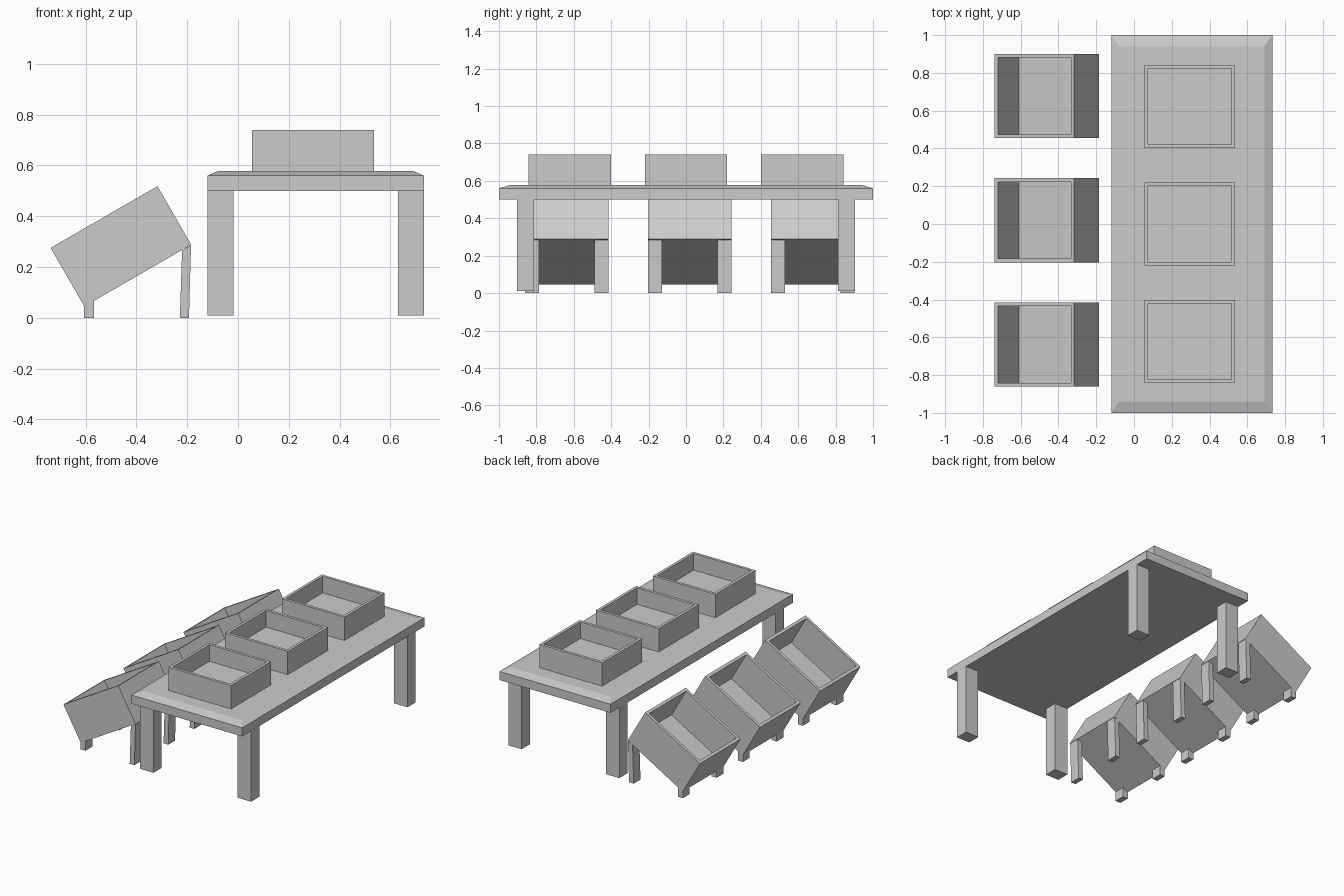
import bpy, bmesh
from math import radians
from mathutils import Matrix

if "Cube" in bpy.data.objects:
    bpy.data.objects.remove(bpy.data.objects["Cube"])


def finish(name, bm, matrix=Matrix()):
    bmesh.ops.recalc_face_normals(bm, faces=bm.faces)
    bm.transform(matrix)
    mesh = bpy.data.meshes.new(name)
    bm.to_mesh(mesh)
    bm.free()
    obj = bpy.data.objects.new(name, mesh)
    bpy.context.collection.objects.link(obj)
    return obj


def block(lo, hi):
    bm = bmesh.new()
    bmesh.ops.create_cube(bm, size=1)
    for v in bm.verts:
        v.co = [l + (c + 0.5) * (h - l) for c, l, h in zip(v.co, lo, hi)]
    return bm


def top_face(bm):
    return max(bm.faces, key=lambda f: f.calc_center_median().z)


def crate(name, lo, hi, wall, depth, matrix=Matrix()):
    """Open box: inset the top, then sink it to make the inside."""
    bm = block(lo, hi)
    top = top_face(bm)
    bmesh.ops.inset_region(bm, faces=[top], thickness=wall)
    floor = bmesh.ops.extrude_discrete_faces(bm, faces=[top])["faces"][0]
    bmesh.ops.translate(bm, verts=floor.verts, vec=(0, 0, -depth))
    return finish(name, bm, matrix)


def prism(name, profile, y0, y1):
    """Extrude an x-z profile along y."""
    bm = bmesh.new()
    face = bm.faces.new([bm.verts.new((x, y0, z)) for x, z in profile])
    ext = bmesh.ops.extrude_face_region(bm, geom=[face])["geom"]
    verts = [g for g in ext if isinstance(g, bmesh.types.BMVert)]
    bmesh.ops.translate(bm, verts=verts, vec=(0, y1 - y0, 0))
    return finish(name, bm)


# Table top: slab with a shallow sloped rim
bm = block((-0.12, -1, 0.5), (0.732, 1, 0.56))
ext = bmesh.ops.extrude_discrete_faces(bm, faces=[top_face(bm)])["faces"][0]
for v in ext.verts:
    v.co.x += 0.042 if v.co.x < 0.3 else -0.042
    v.co.y += 0.06 if v.co.y < 0 else -0.06
    v.co.z = 0.578
finish("table_top", bm)

# Table legs
for x in (-0.12, 0.63):
    for y in (-0.903, 0.813):
        finish("table_leg", block((x, y, 0.01), (x + 0.103, y + 0.09, 0.505)))

# Crates standing on the table
for y in (-0.622, 0, 0.622):
    crate("table_crate", (0.055, y - 0.22, 0.57), (0.536, y + 0.22, 0.74), 0.028, 0.115)

# Tilted crates on the ground, each on two short and two tall legs
tilt = Matrix.Translation((-0.605, 0, 0.045)) @ Matrix.Rotation(radians(-30), 4, 'Y')
short_leg = [(-0.607, 0), (-0.568, 0), (-0.568, 0.07), (-0.607, 0.05)]
tall_leg = [(-0.229, 0), (-0.193, 0), (-0.185, 0.285), (-0.22, 0.268)]
for y in (-0.638, 0.02, 0.678):
    crate("tilted_crate", (0, y - 0.223, 0), (0.486, y + 0.223, 0.266), 0.028, 0.226, tilt)
    for y0 in (y - 0.223, y + 0.148):
        prism("short_leg", short_leg, y0, y0 + 0.075)
        prism("tall_leg", tall_leg, y0, y0 + 0.075)
